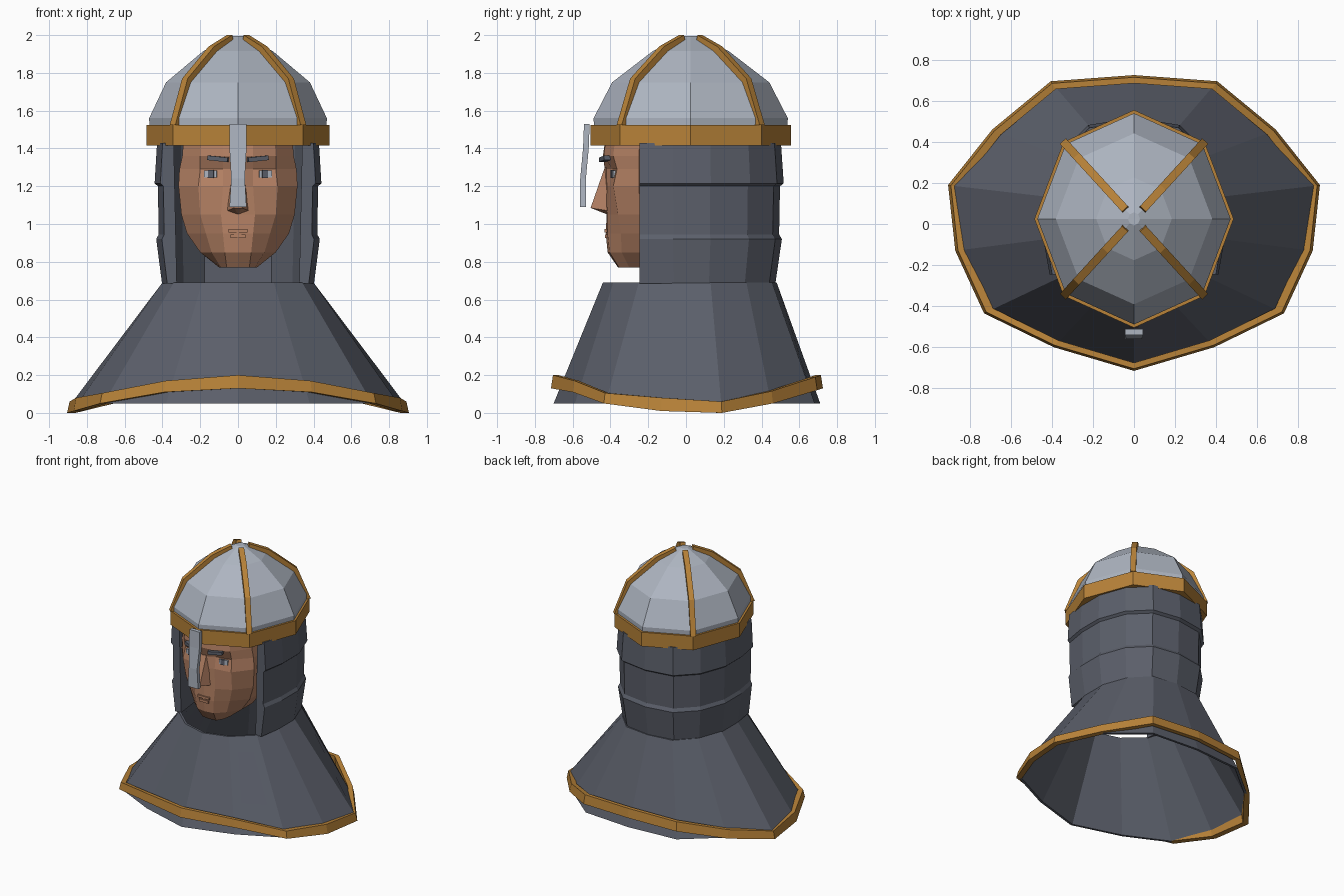
import bpy, bmesh, math
from mathutils import Vector, Matrix

if "Cube" in bpy.data.objects:
    bpy.data.objects.remove(bpy.data.objects["Cube"])


def material(name, rgb):
    m = bpy.data.materials.new(name)
    m.diffuse_color = (*rgb, 1)
    m.use_nodes = True
    m.node_tree.nodes["Principled BSDF"].inputs["Base Color"].default_value = m.diffuse_color
    return m


STEEL = material("pale steel", (0.42, 0.46, 0.53))
SLATE = material("dark mail", (0.105, 0.115, 0.145))
BRASS = material("brass", (0.48, 0.225, 0.04))
SKIN = material("skin", (0.47, 0.225, 0.13))


def finish(name, bm, mat):
    bmesh.ops.remove_doubles(bm, verts=bm.verts, dist=0.0005)
    bmesh.ops.recalc_face_normals(bm, faces=bm.faces)
    me = bpy.data.meshes.new(name)
    bm.to_mesh(me)
    bm.free()
    me.materials.append(mat)
    ob = bpy.data.objects.new(name, me)
    bpy.context.collection.objects.link(ob)
    return ob


def sweep(name, sections, mat, ring=True, loop=True):
    """Bridge equal-length sections; ring joins last to first, loop closes each section."""
    bm = bmesh.new()
    rows = [[bm.verts.new(p) for p in s] for s in sections]
    n, k = len(rows), len(rows[0])
    for i in range(n if ring else n - 1):
        a, b = rows[i], rows[(i + 1) % n]
        for j in range(k if loop else k - 1):
            l = (j + 1) % k
            bm.faces.new((a[j], a[l], b[l], b[j]))
    if not ring:
        bm.faces.new(rows[0])
        bm.faces.new(rows[-1])
    return finish(name, bm, mat)


def box(name, loc, size, mat, rot_z=0, rot_y=0):
    bm = bmesh.new()
    m = (Matrix.Translation(loc) @ Matrix.Rotation(rot_z, 4, 'Z')
         @ Matrix.Rotation(rot_y, 4, 'Y') @ Matrix.Diagonal((*size, 1)))
    bmesh.ops.create_cube(bm, size=1, matrix=m)
    return finish(name, bm, mat)


def both_sides(half):
    """Half outline from back to front -> full closed outline."""
    return half + [(-p[0], *p[1:]) for p in half[-2:0:-1]]


# shoulder cape: 14-sided cone flaring to the hem
neck = both_sides([(0, .48), (.2, .455), (.33, .32), (.4, .13),
                   (.4, -.07), (.34, -.25), (.19, -.385), (0, -.44)])
# hem outline with the lower and upper height of the trim
hem = both_sides([(0, .725, .13, .2), (.405, .695, .12, .19), (.69, .46, .05, .115),
                  (.905, .19, 0, .06), (.87, -.13, .01, .08), (.73, -.435, .05, .105),
                  (.39, -.6, .11, .17), (0, -.715, .13, .2)])
sweep("shoulder_cape", [[(nx, ny, .69), (hx * .975, hy * .98, .05),
                         (hx * .95, hy * .955, .05), (nx * .96, ny * .96, .69)]
                        for (nx, ny), (hx, hy, _, _) in zip(neck, hem)], SLATE)
sweep("cape_trim", [[(x, y, a), (x * .985, y * .985, b), (x * .94, y * .945, b),
                     (x * .95, y * .955, a)] for x, y, a, b in hem], BRASS)

# mail hood: stepped lames wrapped round the back and sides, open at the face
half = [(0, .51), (.22, .475), (.36, .335), (.435, .13), (.435, -.07), (.405, -.245)]
wrap = [(-x, y) for x, y in half[:0:-1]] + half
steps = [(.925, .685), (.995, .92), (.965, .945), (.975, 1.2), (1.015, 1.215),
         (.985, 1.43), (.84, 1.43), (.8, .685)]
sweep("mail_hood", [[(x * s, y if y < -.2 else .02 + (y - .02) * s, z) for s, z in steps]
                    for x, y in wrap], SLATE, ring=False)


# helmet: eight-sided dome, brow band and four diagonal ribs
def oct_point(i, s, z):
    a = i * math.pi / 4
    return Vector((.485 * s * math.cos(a), .025 + .53 * s * math.sin(a), z))


def turned(name, profile, mat):
    return sweep(name, [[oct_point(i, s, z) for s, z in profile] for i in range(8)], mat)


turned("helmet_dome", [(0, 1.5), (.965, 1.5), (.97, 1.56), (.785, 1.75),
                       (.38, 1.915), (.06, 1.995), (0, 1.995)], STEEL)
turned("brow_band", [(1, 1.415), (1, 1.525), (.93, 1.525), (.84, 1.415)], BRASS)
outer = [(1.01, 1.525), (.82, 1.77), (.41, 1.94), (.13, 2.0)]
inner = [(.94, 1.525), (.75, 1.735), (.36, 1.895), (.11, 1.96)]
for i in (1, 3, 5, 7):
    d = oct_point(i, 1, 0) - oct_point(i, 0, 0)
    w = Vector((-d.y, d.x, 0)).normalized() * .02
    sweep("helmet_rib", [[oct_point(i, *o) - w, oct_point(i, *o) + w,
                          oct_point(i, *n) + w, oct_point(i, *n) - w]
                         for o, n in zip(outer, inner)], BRASS, ring=False)

# nose guard: bent strip hanging from the band
sweep("nose_guard", [[(-w, y, z), (w, y, z), (w, y + .03, z), (-w, y + .03, z)]
                     for w, y, z in [(.045, -.54, 1.53), (.045, -.545, 1.4),
                                     (.036, -.56, 1.24), (.045, -.56, 1.09)]],
      STEEL, ring=False)

# face: stacked half sections (y at centre, then x,y outward), mirrored
levels = [(1.5, -.42, .08, -.42, .19, -.37, .285, -.24),
          (1.36, -.44, .08, -.435, .2, -.385, .295, -.25),
          (1.29, -.43, .08, -.39, .2, -.365, .31, -.25),
          (1.2, -.43, .08, -.405, .21, -.385, .315, -.25),
          (1.05, -.42, .09, -.415, .2, -.36, .3, -.24),
          (.95, -.425, .08, -.415, .17, -.345, .27, -.24),
          (.85, -.415, .07, -.405, .14, -.34, .2, -.24),
          (.77, -.36, .06, -.355, .09, -.3, .1, -.24)]
rows = []
for z, c, *xy in levels:
    side = [(xy[i], xy[i + 1], z) for i in (0, 2, 4)] + [(xy[4], -.1, z)]
    rows.append([(-x, y, h) for x, y, h in side[::-1]] + [(0, c, z)] + side)
sweep("face", rows, SKIN, ring=False)

# nose
bm = bmesh.new()
for p in [(-.025, -.43, 1.3), (.025, -.43, 1.3), (-.02, -.505, 1.085), (.02, -.505, 1.085),
          (-.058, -.41, 1.07), (.058, -.41, 1.07), (0, -.415, 1.05), (0, -.4, 1.3)]:
    bm.verts.new(p)
bmesh.ops.convex_hull(bm, input=bm.verts)
finish("nose", bm, SKIN)

# lips
box("upper_lip", (0, -.42, .965), (.1, .024, .018), SKIN)
box("lower_lip", (0, -.418, .935), (.08, .024, .02), SKIN)

# eyes and brows
for s in (-1, 1):
    box("eye", (s * .145, -.384, 1.265), (.068, .018, .036), STEEL, rot_z=s * .2)
    box("iris", (s * .142, -.391, 1.265), (.03, .014, .042), SLATE, rot_z=s * .2)
    box("eyebrow", (s * .105, -.43, 1.345), (.11, .035, .024), SLATE, s * .25, s * -.1)
